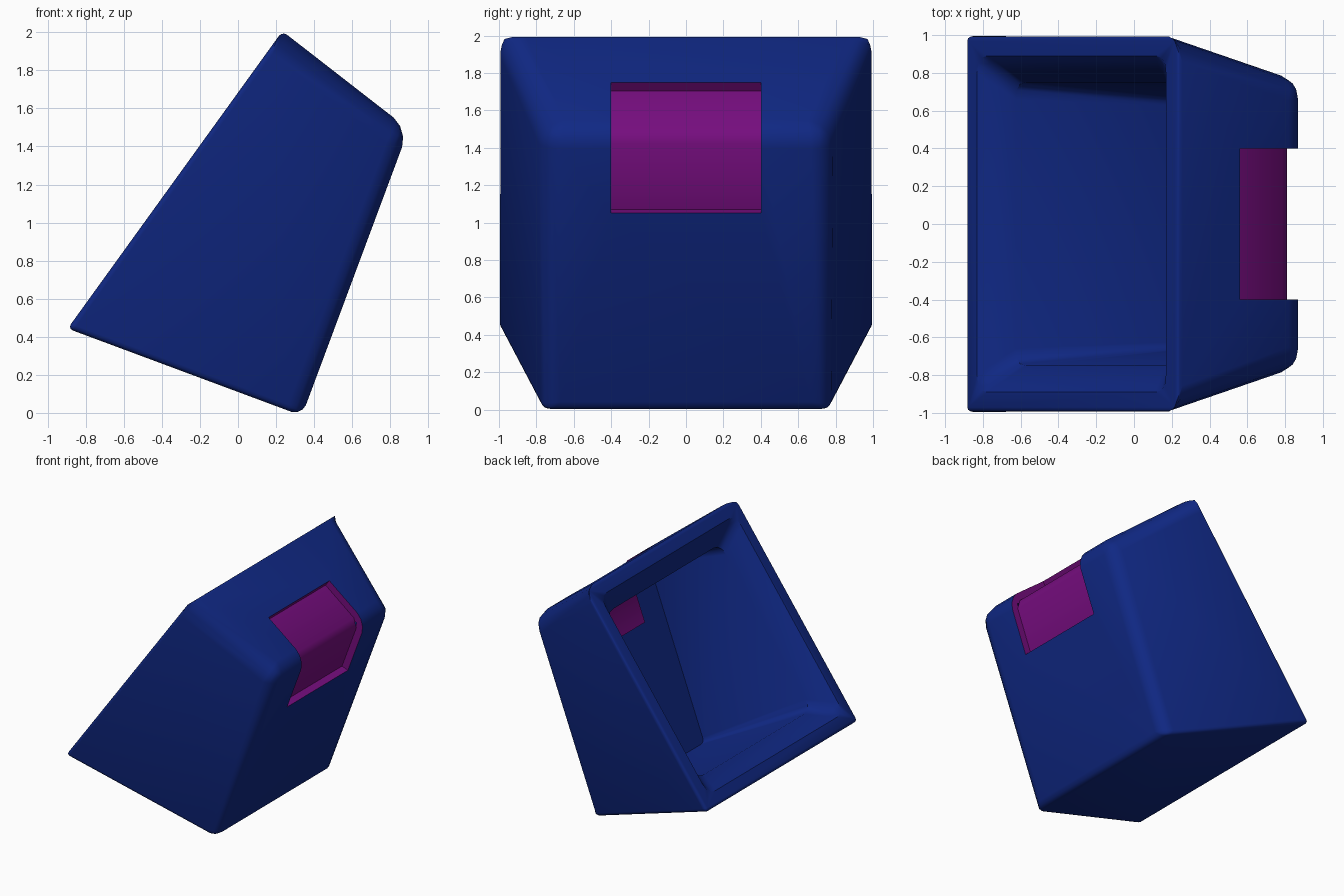
import bpy, bmesh, math
from mathutils import Vector

cube = bpy.data.objects.get("Cube")
if cube:
    bpy.data.objects.remove(cube, do_unlink=True)


def material(name, rgb):
    mat = bpy.data.materials.new(name)
    mat.use_nodes = True
    mat.diffuse_color = (*rgb, 1)
    mat.node_tree.nodes["Principled BSDF"].inputs["Base Color"].default_value = (*rgb, 1)
    return mat


MATERIALS = [material("deep blue", (0.005, 0.021, 0.23)), material("purple", (0.18, 0.004, 0.21))]

# Side profile corners (x, z): A low front, B top front, C top back, D low back
A, B, C, D = (Vector(p) for p in ((-0.895, 0.443), (0.233, 2.006), (0.897, 1.49), (0.336, -0.015)))
UP = (B - A).normalized()
INWARD = Vector((UP.y, -UP.x))
FACE_LENGTH = (B - A).length
BACK_HALF = 0.76


def loft(name, rings, slot=0):
    """Skin a stack of equal rings of 3D points and cap both ends."""
    bm = bmesh.new()
    loops = [[bm.verts.new(p) for p in ring] for ring in rings]
    n = len(loops[0])
    for low, high in zip(loops, loops[1:]):
        for i in range(n):
            j = (i + 1) % n
            bm.faces.new((low[i], low[j], high[j], high[i]))
    bm.faces.new(loops[0][::-1])
    bm.faces.new(loops[-1])
    bmesh.ops.recalc_face_normals(bm, faces=bm.faces)
    for face in bm.faces:
        face.material_index = slot
    mesh = bpy.data.meshes.new(name)
    bm.to_mesh(mesh)
    bm.free()
    for mat in MATERIALS:
        mesh.materials.append(mat)
    obj = bpy.data.objects.new(name, mesh)
    bpy.context.collection.objects.link(obj)
    return obj


def rectangle(low, high, half):
    """Rectangle between two profile points, mirrored across y."""
    return [(p.x, y, p.y) for p, y in ((low, -half), (low, half), (high, half), (high, -half))]


def rounded(ring, radius, steps=3):
    """Round the corners of a ring with quadratic arcs."""
    pts = [Vector(p) for p in ring]
    out = []
    for i, p in enumerate(pts):
        a = p + (pts[i - 1] - p).normalized() * radius
        b = p + (pts[(i + 1) % len(pts)] - p).normalized() * radius
        for k in range(steps + 1):
            t = k / steps
            out.append(a * (1 - t) ** 2 + p * 2 * t * (1 - t) + b * t * t)
    return out


def add_bevel(obj, width, rule):
    """Bevel each edge by the width the rule gives it."""
    bm = bmesh.new()
    bm.from_mesh(obj.data)
    layer = bm.edges.layers.float.new("bevel_weight_edge")
    for edge in bm.edges:
        edge[layer] = rule(edge) / width
    bm.to_mesh(obj.data)
    bm.free()
    mod = obj.modifiers.new("Bevel", "BEVEL")
    mod.limit_method = "WEIGHT"
    mod.width = width
    mod.segments = 3


def body_radius(edge):
    corners = set()
    for v in edge.verts:
        p = Vector((v.co.x, v.co.z))
        corners.add(min("ABCD", key=lambda k: (p - {"A": A, "B": B, "C": C, "D": D}[k]).length))
    return {"BC": 0.13, "CD": 0.09, "C": 0.1, "D": 0.06}.get("".join(sorted(corners)), 0.03)


# Tapered outer casing
body = loft("casing", [rectangle(A, B, 1), rectangle(D, C, BACK_HALF)])
add_bevel(body, 0.13, body_radius)


# Hollow behind the front frame
def frame_ring(depth, margin):
    low = A + UP * margin + INWARD * depth
    high = A + UP * (FACE_LENGTH - margin) + INWARD * depth
    return rounded(rectangle(low, high, 1 - margin), 0.09)


def inset(point, n1, n2, amount):
    return point - (n1 + n2) * amount / (1 + n1.dot(n2))


def outward(p, q):
    d = (q - p).normalized()
    return Vector((-d.y, d.x))


n_top, n_back, n_low = outward(B, C), outward(C, D), outward(D, A)
wall = 0.07
back_ring = rounded(rectangle(inset(D, n_low, n_back, wall), inset(C, n_top, n_back, wall), 0.66), 0.04)
cavity = loft("cavity_cutter", [frame_ring(-0.03, 0.08), frame_ring(0.03, 0.14),
                                frame_ring(0.15, 0.25), back_ring])


# Recess wrapped over the upper back edge, with its purple lining
def recess_line(offset, ease=0.05):
    top = B.lerp(C, (B.y - 1.75) / (B.y - C.y)) - n_top * offset
    bottom = C.lerp(D, (C.y - 1.05) / (C.y - D.y)) - n_back * offset
    corner = inset(C, n_top, n_back, offset)
    return [top, corner + (top - corner).normalized() * ease,
            corner + (bottom - corner).normalized() * ease, bottom]


def recess_block(name, outer, inner, half):
    profile = recess_line(outer) + recess_line(inner)[::-1]
    return loft(name, [[(p.x, y, p.y) for p in profile] for y in (-half, half)], slot=1)


recess = recess_block("recess_cutter", -0.06, 0.06, 0.4)
lining = recess_block("recess_lining", 0.058, 0.08, 0.4)

# Cut the casing and keep the evaluated result
for cutter in (cavity, recess):
    mod = body.modifiers.new(cutter.name, "BOOLEAN")
    mod.operation = "DIFFERENCE"
    mod.solver = "EXACT"
    mod.object = cutter
graph = bpy.context.evaluated_depsgraph_get()
body.data = bpy.data.meshes.new_from_object(body.evaluated_get(graph))
body.modifiers.clear()
for cutter in (cavity, recess):
    bpy.data.objects.remove(cutter, do_unlink=True)

# Soft shading with crisp creases
bpy.ops.object.select_all(action="DESELECT")
for obj in (body, lining):
    obj.select_set(True)
    bpy.context.view_layer.objects.active = obj
bpy.ops.object.shade_smooth_by_angle(angle=math.radians(40))
